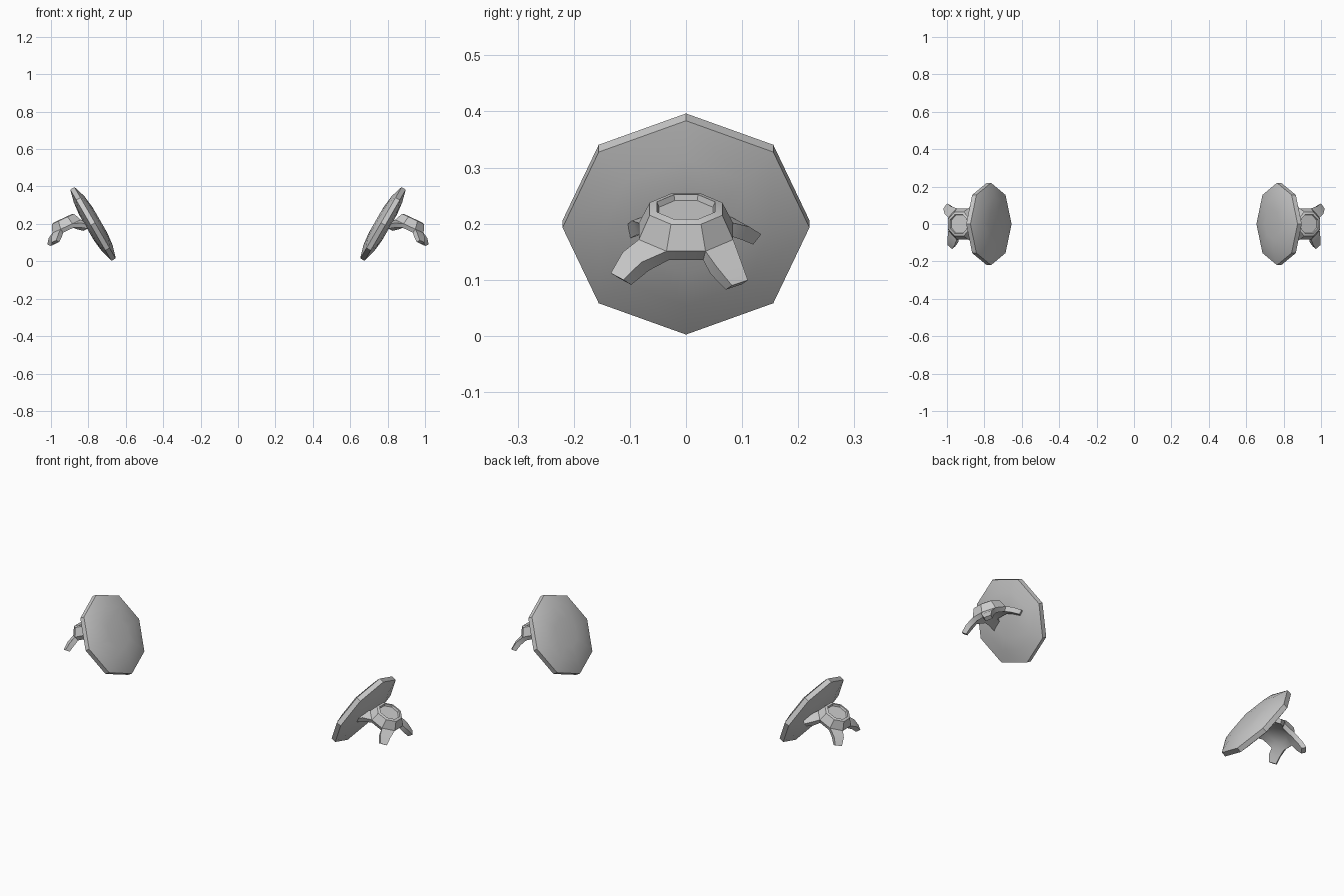
import bpy, bmesh, math
from mathutils import Matrix, Vector

if "Cube" in bpy.data.objects:
    bpy.data.objects.remove(bpy.data.objects["Cube"])


def ring(bm, r, h, offset=0.0):
    """Octagonal loop of vertices at radius r and height h."""
    return [bm.verts.new((r * math.cos(offset + i * math.pi / 4),
                          r * math.sin(offset + i * math.pi / 4), h)) for i in range(8)]


def lathe(bm, profile, offset):
    """Stack octagonal loops, cap both ends, return the bands of faces."""
    loops = [ring(bm, r, h, offset) for r, h in profile]
    bands = []
    for a, b in zip(loops, loops[1:]):
        bands.append([bm.faces.new((a[i], a[(i + 1) % 8], b[(i + 1) % 8], b[i]))
                      for i in range(8)])
    bm.faces.new(loops[0])
    bm.faces.new(loops[-1])
    return bands


def frame(u, v, n, origin):
    m = Matrix((u, v, n)).transposed().to_4x4()
    m.translation = Vector(origin)
    return m


def finish(bm, name, matrix, angle):
    """Place the part, mirror it to the other side and shade it."""
    bm.transform(matrix)
    bmesh.ops.recalc_face_normals(bm, faces=bm.faces)
    me = bpy.data.meshes.new(name)
    bm.to_mesh(me)
    bm.free()
    ob = bpy.data.objects.new(name, me)
    bpy.context.collection.objects.link(ob)
    mir = ob.modifiers.new("mirror", 'MIRROR')
    mir.use_mirror_merge = False
    bpy.ops.object.select_all(action='DESELECT')
    ob.select_set(True)
    bpy.context.view_layer.objects.active = ob
    bpy.ops.object.shade_smooth_by_angle(angle=math.radians(angle))
    return ob


# tilted lens-shaped dish
bm = bmesh.new()
lathe(bm, [(0.08, 0.042), (0.15, 0.034), (0.205, 0.018), (0.22, 0.012),
           (0.22, -0.014), (0.15, -0.032), (0.08, -0.040)], 0)
t = math.radians(30)
u = Vector((math.sin(t), 0, math.cos(t)))
n = Vector((-math.cos(t), 0, math.sin(t)))
finish(bm, "dish", frame(u, n.cross(u), n, (0.775, 0, 0.2)), 35)

# octagonal socket with a recessed top and four splayed feet
bm = bmesh.new()
bands = lathe(bm, [(0.052, -0.010), (0.056, 0.0), (0.070, -0.004), (0.091, -0.048),
                   (0.080, -0.070), (0.045, -0.055)], math.pi / 8)
for k in (1, 3, 5, 7):
    a = k * math.pi / 4 + math.pi / 8 - math.pi / 8
    face = bands[3][k - 1]
    tip_angle = a - math.radians(7)
    out = Vector((math.cos(tip_angle), math.sin(tip_angle), 0))
    side = Vector((-out.y, out.x, 0))
    # mid section then blunt tip: (upper r, h), (lower r, h), half width
    for top, low, w in (((0.122, -0.064), (0.105, -0.085), 0.027),
                        ((0.156, -0.092), (0.138, -0.107), 0.018)):
        high = set(sorted(face.verts, key=lambda p: -p.co.z)[:2])
        keep = [p.co.z for p in high]
        level = sum(p.co.z for p in face.verts) / 4
        face = bmesh.ops.extrude_discrete_faces(bm, faces=[face])["faces"][0]
        for p in face.verts:
            r, h = top if p.co.z > level else low
            s = 1 if p.co.dot(side) > 0 else -1
            if abs(p.co.dot(side)) < 1e-6:
                s = 1
            p.co = out * r + side * (w * s) + Vector((0, 0, h))
t = math.radians(25)
n = Vector((math.sin(t), 0, math.cos(t)))
u = Vector((math.cos(t), 0, -math.sin(t)))
finish(bm, "footed_socket", frame(u, n.cross(u), n, (0.937, 0, 0.23)), 40)
